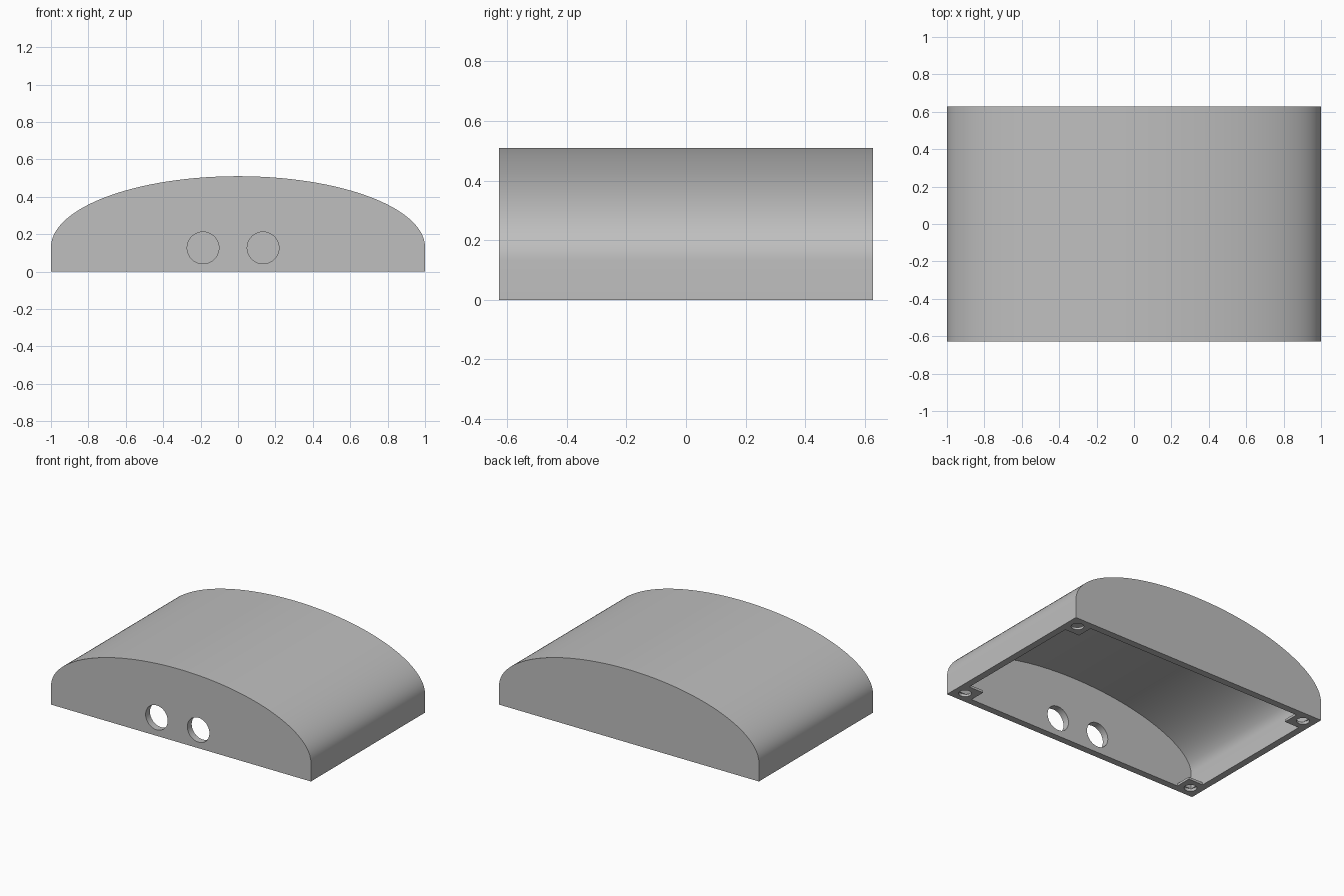
import bpy, bmesh, math
from mathutils import Vector

if "Cube" in bpy.data.objects:
    bpy.data.objects.remove(bpy.data.objects["Cube"])

HALF_X, HALF_Y = 1.0, 0.627
SPRING, RISE = 0.13, 0.38      # straight side height, arch rise
WALL, TAB, TAB_THICK = 0.048, 0.16, 0.016

grey = bpy.data.materials.new("plain grey")
grey.use_nodes = True
colour = (0.52, 0.52, 0.52, 1)
grey.diffuse_color = colour
grey.node_tree.nodes["Principled BSDF"].inputs["Base Color"].default_value = colour


def prism(name, points, direction):
    """Extrude a closed outline of 3D points along a direction."""
    bm = bmesh.new()
    face = bm.faces.new([bm.verts.new(p) for p in points])
    new = bmesh.ops.extrude_face_region(bm, geom=[face])["geom"]
    moved = [v for v in new if isinstance(v, bmesh.types.BMVert)]
    bmesh.ops.translate(bm, verts=moved, vec=Vector(direction))
    bmesh.ops.recalc_face_normals(bm, faces=bm.faces)
    mesh = bpy.data.meshes.new(name)
    bm.to_mesh(mesh)
    bm.free()
    obj = bpy.data.objects.new(name, mesh)
    bpy.context.collection.objects.link(obj)
    mesh.materials.append(grey)
    return obj


def arch(name, inset, base):
    """Half-ellipse vault with straight lower sides."""
    a, b, y = HALF_X - inset, RISE - inset, HALF_Y - inset
    angles = [math.pi * i / 72 for i in range(73)]
    pts = [(a * math.cos(t), -y, SPRING + b * math.sin(t)) for t in angles]
    pts += [(-a, -y, base), (a, -y, base)]
    return prism(name, pts, (0, 2 * y, 0))


def circle(r, n=40):
    return [(r * math.cos(2 * math.pi * i / n), r * math.sin(2 * math.pi * i / n))
            for i in range(n)]


# Solid cover, then the cavity above the corner tabs
cover = arch("cover_shell", 0, 0)
cutters = [arch("cavity_cutter", WALL, TAB_THICK)]

# Bottom opening that leaves a tab in each corner
wx, wy, tx, ty = HALF_X - WALL, HALF_Y - WALL, HALF_X - TAB, HALF_Y - TAB
quarter = [(wx, ty), (tx, ty), (tx, wy)]
outline = []
for sx, sy in ((1, 1), (-1, 1), (-1, -1), (1, -1)):
    step = quarter if sx * sy > 0 else quarter[::-1]
    outline += [(sx * x, sy * y, -0.1) for x, y in step]
cutters.append(prism("opening_cutter", outline, (0, 0, 0.15)))

# Two round cable holes in the front wall
for hx in (-0.187, 0.134):
    pts = [(hx + x, -HALF_Y - 0.1, 0.127 + z) for x, z in circle(0.085)]
    cutters.append(prism("cable_hole_cutter", pts, (0, 0.2, 0)))

# Screw holes through the corner tabs
for sx in (-1, 1):
    for sy in (-1, 1):
        cx, cy = sx * (HALF_X - TAB / 2), sy * (HALF_Y - TAB / 2)
        pts = [(cx + x, cy + y, -0.1) for x, y in circle(0.04)]
        cutters.append(prism("screw_hole_cutter", pts, (0, 0, 0.12)))

bpy.context.view_layer.objects.active = cover
for cutter in cutters:
    mod = cover.modifiers.new("cut", "BOOLEAN")
    mod.operation, mod.solver, mod.object = "DIFFERENCE", "EXACT", cutter
    bpy.ops.object.modifier_apply(modifier=mod.name)
    bpy.data.objects.remove(cutter)

# Smooth vault, sharp rims
for obj in bpy.context.selected_objects:
    obj.select_set(False)
cover.select_set(True)
bpy.ops.object.shade_smooth_by_angle(angle=math.radians(30))
